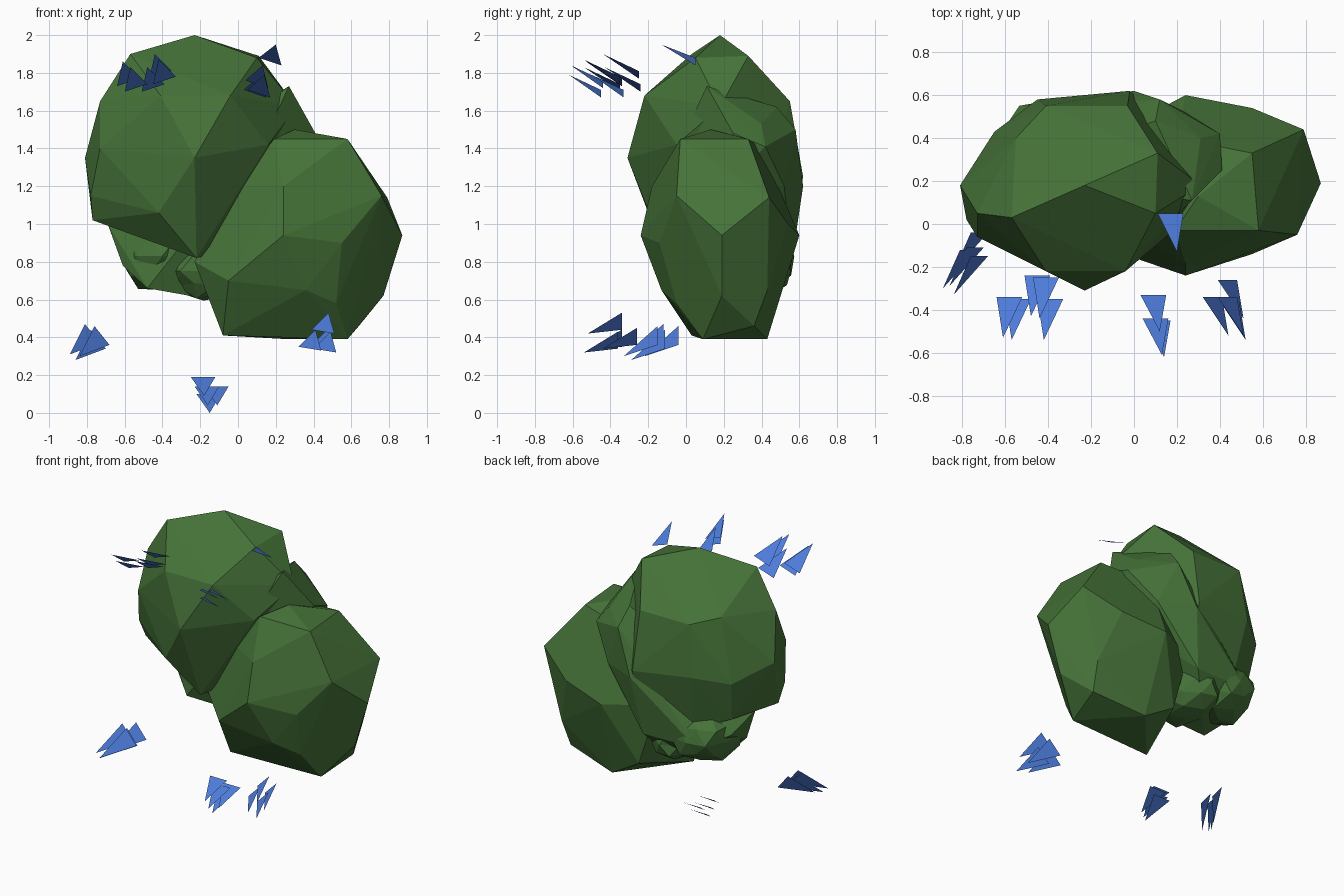
import bpy
import bmesh
import random
from mathutils import Vector

random.seed(4)

if "Cube" in bpy.data.objects:
    bpy.data.objects.remove(bpy.data.objects["Cube"], do_unlink=True)


def make_material(name, colour):
    material = bpy.data.materials.new(name)
    material.use_nodes = True
    material.diffuse_color = colour
    material.node_tree.nodes["Principled BSDF"].inputs["Base Color"].default_value = colour
    return material


green = make_material("leaf_green", (0.06, 0.17, 0.04, 1))
blue = make_material("bright_blue", (0.075, 0.2, 0.7, 1))


def finish(name, bm, material):
    """Turn a bmesh into a flat shaded object."""
    mesh = bpy.data.meshes.new(name)
    bm.to_mesh(mesh)
    bm.free()
    mesh.materials.append(material)
    obj = bpy.data.objects.new(name, mesh)
    bpy.context.collection.objects.link(obj)
    return obj


def faceted_boulder(name, corners):
    """Closed faceted mass wrapped around its corner points."""
    bm = bmesh.new()
    for corner in corners:
        bm.verts.new(corner)
    bmesh.ops.convex_hull(bm, input=bm.verts)
    loose = [v for v in bm.verts if not v.link_faces]
    bmesh.ops.delete(bm, geom=loose, context="VERTS")
    bmesh.ops.recalc_face_normals(bm, faces=bm.faces)
    return finish(name, bm, green)


def crumpled_lump(name, centre, radii, roughness):
    """Low-poly sphere with uneven corners."""
    bm = bmesh.new()
    bmesh.ops.create_icosphere(bm, subdivisions=2, radius=1)
    for v in bm.verts:
        v.co *= random.uniform(1 - roughness, 1 + roughness * 0.4)
        v.co = Vector(a * r for a, r in zip(v.co, radii)) + Vector(centre)
    return finish(name, bm, green)


def shard_cluster(name, corners, offsets):
    """Parallel copies of one thin triangle."""
    bm = bmesh.new()
    for offset in offsets:
        bm.faces.new([bm.verts.new(Vector(c) + Vector(offset)) for c in corners])
    return finish(name, bm, blue)


# Upper foliage mass
faceted_boulder("upper_foliage", [
    (-.23, .18, 2), (-.57, .03, 1.9), (.1, .05, 1.88), (.11, .33, 1.89),
    (-.41, -.22, 1.68), (-.04, -.22, 1.68), (-.41, .55, 1.65), (-.03, .55, 1.65),
    (-.55, .4, 1.68), (-.73, .05, 1.65), (.31, .18, 1.62), (-.65, .43, 1.25),
    (-.81, .18, 1.35), (-.73, -.06, 1.4), (-.23, -.31, 1.35), (-.45, .58, 1.3),
    (-.02, .62, 1.25), (-.78, .02, 1.15), (-.77, .08, 1.02), (-.42, -.2, 1.06),
    (-.22, -.1, .82), (.16, -.05, 1.42), (.22, .4, 1.2), (-.62, .38, .98),
    (-.4, .5, .9), (-.02, .53, .87),
])

# Lower foliage mass
faceted_boulder("lower_foliage", [
    (.19, -.03, 1.45), (.3, .13, 1.5), (.58, -.03, 1.45), (.55, .33, 1.45),
    (.2, .4, 1.4), (0, -.03, 1.2), (.24, -.18, 1.2), (.79, .44, 1.14),
    (.76, -.05, 1.15), (.24, -.24, .94), (.55, -.14, .9), (.87, .19, .94),
    (.24, .6, .94), (.55, .54, 1), (-.08, .43, .95), (-.23, 0, .8),
    (-.05, -.14, .7), (.52, -.05, .58), (.77, .19, .62), (.66, .43, .65), (.36, -.13, .65),
    (-.08, .03, .41), (.27, .43, .39), (.58, .09, .39), (.64, .36, .46),
    (.05, .45, .52),
])

# Third mass, wedged between the other two
faceted_boulder("middle_foliage", [
    (.27, .11, 1.73), (.1, .48, 1.62), (.31, .4, 1.53), (.41, .25, 1.48), (.4, .42, 1.41),
    (.12, .58, 1.5), (.14, -.02, 1.45), (.35, .2, 1.2), (.24, .52, 1.2),
    (0, .62, 1.2), (-.69, .22, 1), (-.63, .4, .88), (-.61, .2, .78), (-.48, .12, .66),
    (-.2, .2, .61), (-.47, .55, .8), (-.2, .43, .63), (-.06, .56, .8),
])

# Crumpled growth underneath
crumpled_lump("underside_foliage", (-.4, .35, .83), (.24, .26, .2), .16)
crumpled_lump("inner_foliage", (-.18, .3, .75), (.22, .27, .16), .16)

# Floating triangular shards
shard_cluster("upper_right_side_shards",
              [(-.64, -.34, 1.73), (-.52, -.34, 1.77), (-.61, -.53, 1.86)],
              [(0, 0, 0), (.04, -.01, -.03), (.13, .1, -.03), (.17, .09, .04), (.19, -.01, .01)])
shard_cluster("upper_middle_shards",
              [(.03, -.33, 1.71), (.15, -.33, 1.67), (.12, -.5, 1.79)],
              [(0, 0, 0), (.01, -.11, .05), (.02, -.12, 0)])
shard_cluster("upper_left_side_shard",
              [(.11, .05, 1.88), (.23, .05, 1.84), (.2, -.13, 1.95)], [(0, 0, 0)])
shard_cluster("lower_right_side_shards",
              [(-.76, -.15, .46), (-.68, -.15, .36), (-.84, -.33, .3)],
              [(0, 0, 0), (-.02, .04, -.02), (0, .11, 0), (-.05, .03, .01)])
shard_cluster("lower_left_side_shards",
              [(.48, -.34, .53), (.39, -.34, .44), (.51, -.52, .42)],
              [(0, 0, 0), (0, .08, -.08), (-.07, 0, -.09), (.01, -.02, -.1)])
shard_cluster("bottom_shards",
              [(-.25, .05, .19), (-.12, .05, .19), (-.18, -.11, .09)],
              [(0, 0, 0), (.02, .01, -.05), (.07, .05, -.05), (.03, .04, -.09)])
